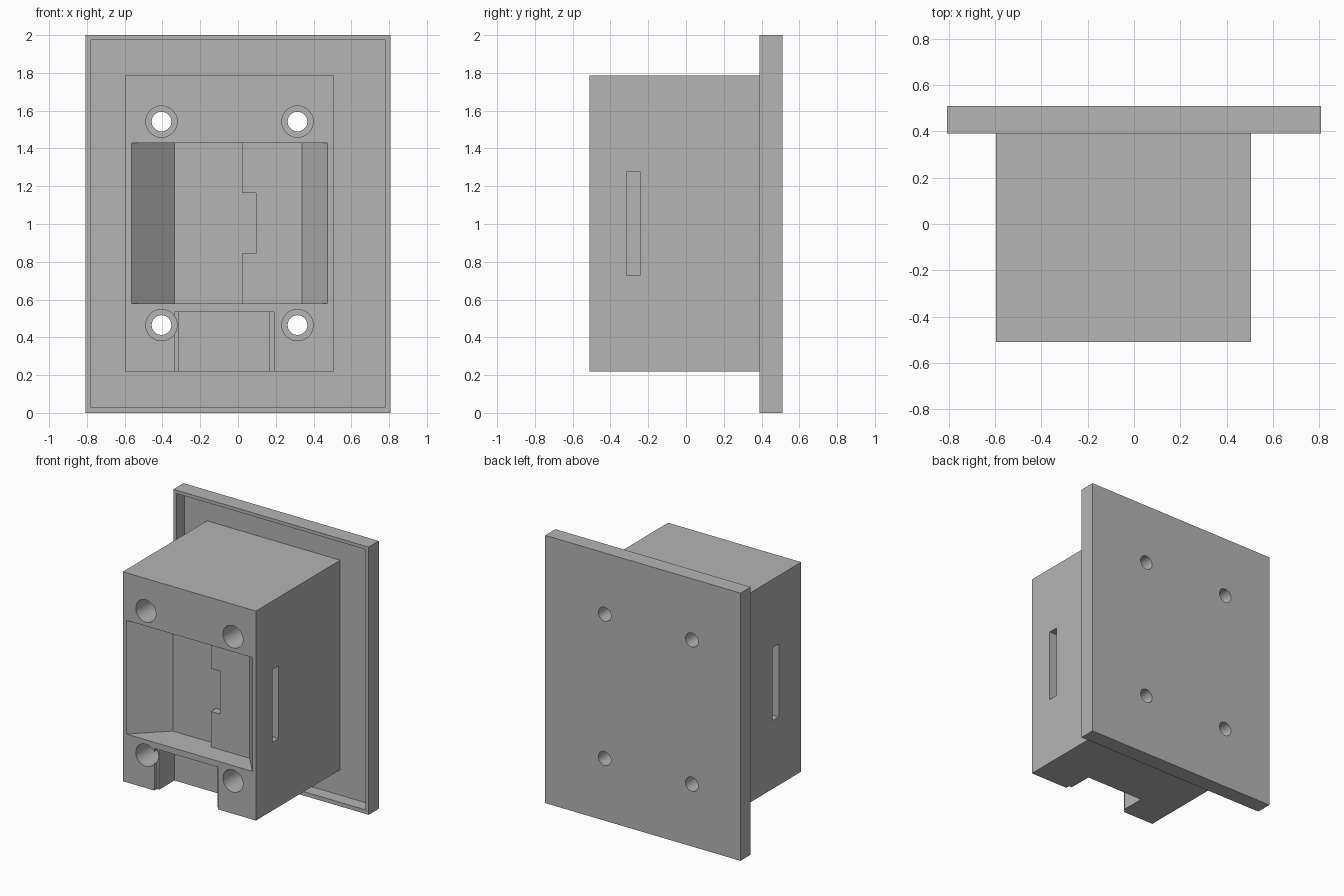
import bpy
import bmesh
import math
from mathutils import Matrix

default = bpy.data.objects.get("Cube")
if default:
    bpy.data.objects.remove(default, do_unlink=True)

grey = bpy.data.materials.new("plain_grey")
grey.use_nodes = True
grey.diffuse_color = (0.46, 0.46, 0.46, 1)
grey.node_tree.nodes["Principled BSDF"].inputs["Base Color"].default_value = grey.diffuse_color


def make(name, bm):
    bmesh.ops.recalc_face_normals(bm, faces=bm.faces)
    mesh = bpy.data.meshes.new(name)
    bm.to_mesh(mesh)
    bm.free()
    mesh.materials.append(grey)
    obj = bpy.data.objects.new(name, mesh)
    bpy.context.collection.objects.link(obj)
    return obj


def prism(name, outline, z0, z1):
    """Extrude an x-y outline from z0 up to z1."""
    bm = bmesh.new()
    face = bm.faces.new([bm.verts.new((x, y, z0)) for x, y in outline])
    top = bmesh.ops.extrude_face_region(bm, geom=[face])["geom"]
    verts = [v for v in top if isinstance(v, bmesh.types.BMVert)]
    bmesh.ops.translate(bm, verts=verts, vec=(0, 0, z1 - z0))
    return make(name, bm)


def box(name, x0, x1, y0, y1, z0, z1):
    return prism(name, [(x0, y0), (x1, y0), (x1, y1), (x0, y1)], z0, z1)


def rod(name, x, z, radius, y0, y1):
    """Cylinder along y."""
    bm = bmesh.new()
    bmesh.ops.create_cone(bm, cap_ends=True, segments=48, radius1=radius, radius2=radius, depth=y1 - y0)
    place = Matrix.Translation((x, (y0 + y1) / 2, z)) @ Matrix.Rotation(math.pi / 2, 4, "X")
    bmesh.ops.transform(bm, matrix=place, verts=bm.verts)
    return make(name, bm)


def cut(target, cutter):
    cutter.hide_render = True
    mod = target.modifiers.new("cut", "BOOLEAN")
    mod.operation = "DIFFERENCE"
    mod.solver = "EXACT"
    mod.object = cutter
    bpy.context.view_layer.objects.active = target
    bpy.ops.object.modifier_apply(modifier=mod.name)
    bpy.data.objects.remove(cutter, do_unlink=True)


FRONT, BACK, FLOOR = -0.51, 0.51, 0.485
OUT = FRONT - 0.1

# Wall plate, hollowed from the front to leave a thin rim
plate = box("wall_plate", -0.807, 0.807, 0.39, BACK, 0, 2)
cut(plate, box("plate_recess", -0.78, 0.78, 0.3, FLOOR, 0.03, 1.975))

# Main housing block
block = box("housing", -0.595, 0.505, FRONT, FLOOR + 0.002, 0.22, 1.785)

# Front pocket with slanted sides and a raised shelf on one half
pocket = [(-0.565, OUT), (-0.565, FRONT), (-0.335, -0.29), (0.02, -0.29),
          (0.02, -0.35), (0.34, -0.35), (0.475, FRONT), (0.475, OUT)]
cut(block, prism("pocket", pocket, 0.58, 1.43))
cut(block, box("shelf_notch", 0.0, 0.095, -0.4, -0.29, 0.845, 1.165))

# Stepped cable opening at the bottom
cut(block, box("cable_lip", -0.335, 0.19, OUT, FRONT + 0.03, 0.1, 0.535))
cut(block, box("cable_opening", -0.315, 0.165, OUT, FRONT + 0.21, 0.1, 0.534))

# Side slots
cut(block, box("slot_left", 0.3, 0.6, -0.315, -0.242, 0.73, 1.275))
cut(block, box("slot_right", -0.7, -0.4, -0.245, -0.172, 0.73, 1.275))

# Screw holes through both parts, counterbored from the front
for x in (-0.405, 0.315):
    for z in (0.465, 1.542):
        cut(block, rod("counterbore", x, z, 0.083, OUT, 0.3))
        for part in (block, plate):
            cut(part, rod("screw_hole", x, z, 0.052, OUT, BACK + 0.1))

# Smooth the round walls, keep the corners sharp
bpy.ops.object.select_all(action="DESELECT")
for part in (plate, block):
    part.select_set(True)
bpy.context.view_layer.objects.active = block
bpy.ops.object.shade_smooth_by_angle(angle=math.radians(30))
